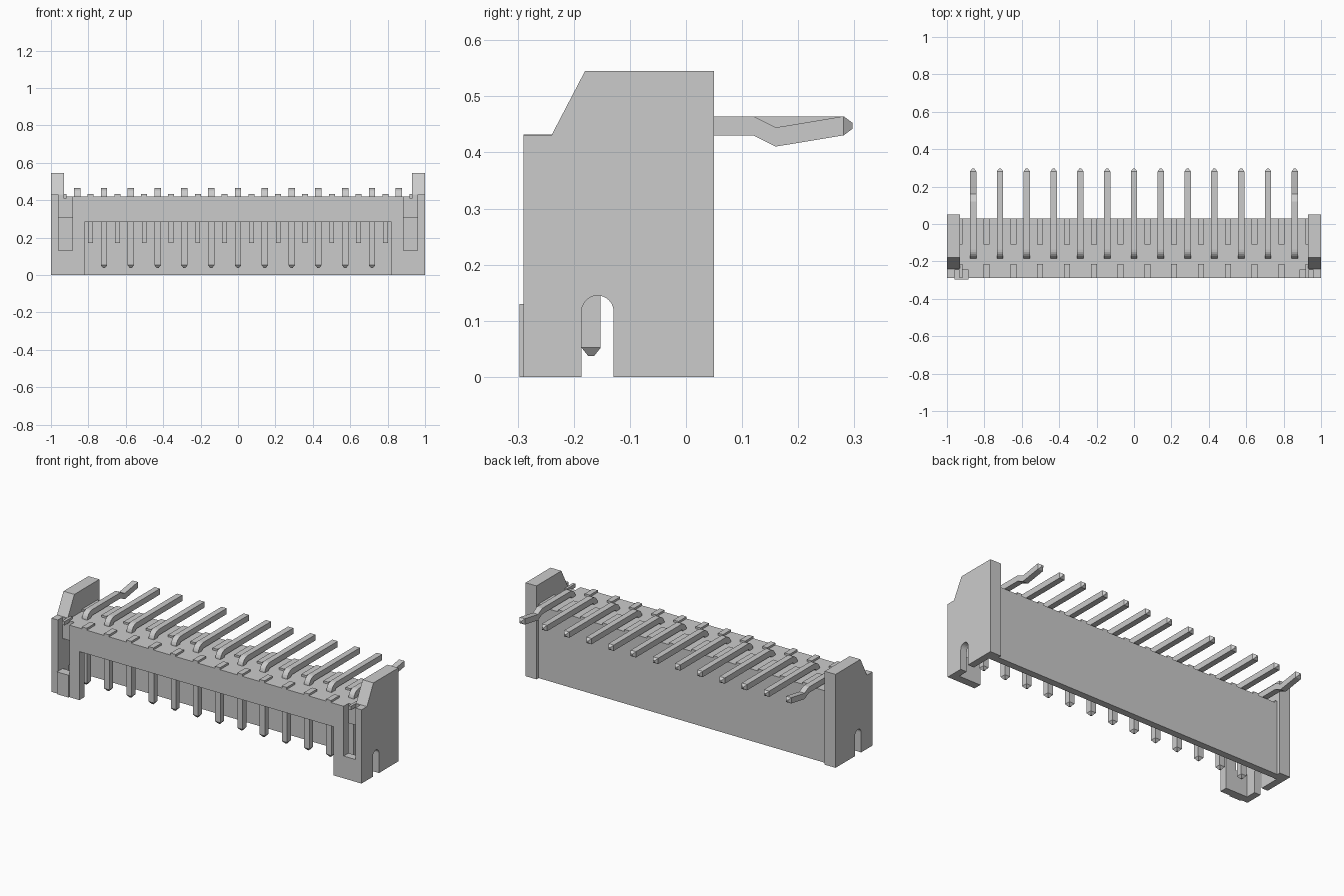
import bpy, bmesh, math

if "Cube" in bpy.data.objects:
    bpy.data.objects.remove(bpy.data.objects["Cube"])

PITCH = 0.1433
PINS = [(i - 6) * PITCH for i in range(13)]


def make_object(name, bm):
    bmesh.ops.recalc_face_normals(bm, faces=bm.faces)
    mesh = bpy.data.meshes.new(name)
    bm.to_mesh(mesh)
    bm.free()
    ob = bpy.data.objects.new(name, mesh)
    bpy.context.collection.objects.link(ob)
    return ob


def add_box(bm, x0, x1, y0, y1, z0, z1):
    add_prism(bm, [(y0, z0), (y1, z0), (y1, z1), (y0, z1)], x0, x1)


def add_prism(bm, profile, x0, x1):
    # side profile (y, z) extruded along x
    a = [bm.verts.new((x0, y, z)) for y, z in profile]
    b = [bm.verts.new((x1, y, z)) for y, z in profile]
    bm.faces.new(a)
    bm.faces.new(b[::-1])
    n = len(a)
    for i in range(n):
        bm.faces.new((a[i], b[i], b[(i + 1) % n], a[(i + 1) % n]))


def prism(name, profile, x0, x1):
    bm = bmesh.new()
    add_prism(bm, profile, x0, x1)
    return make_object(name, bm)


def box(name, x0, x1, y0, y1, z0, z1):
    return prism(name, [(y0, z0), (y1, z0), (y1, z1), (y0, z1)], x0, x1)


def boolean(target, tool, op='DIFFERENCE'):
    mod = target.modifiers.new(op, 'BOOLEAN')
    mod.operation = op
    mod.solver = 'EXACT'
    mod.object = tool
    bpy.context.view_layer.objects.active = target
    bpy.ops.object.modifier_apply(modifier=mod.name)
    bpy.data.objects.remove(tool, do_unlink=True)


# housing: main block plus two tall end walls
housing = box("housing", -0.95, 0.95, -0.29, 0.03, 0, 0.42)
wall = [(-0.29, 0), (0.05, 0), (0.05, 0.545), (-0.18, 0.545),
        (-0.24, 0.43), (-0.29, 0.43)]
for x0 in (-1.0, 0.93):
    boolean(housing, prism("end_wall", wall, x0, x0 + 0.07), 'UNION')

# mating cavity, wide front opening and key slots
boolean(housing, box("cavity", -0.96, 0.96, -0.245, -0.01, -0.1, 0.305))
boolean(housing, box("opening", -0.82, 0.82, -0.4, -0.2, -0.1, 0.283))
for s in (-1, 1):
    x0, x1 = sorted((s * 0.885, s * 0.96))
    boolean(housing, box("slot", x0, x1, -0.4, -0.245, 0.13, 0.7))

# arched side notches
r, cy = 0.0285, -0.1575
arch = [(cy - r, -0.1), (cy + r, -0.1)]
arch += [(cy + r * math.cos(math.pi * i / 12), 0.1165 + r * math.sin(math.pi * i / 12))
         for i in range(13)]
boolean(housing, prism("notch", arch, -1.2, 1.2))

# pin-one tab on the left front
box("pin_one_tab", -0.96, -0.885, -0.297, -0.28, 0, 0.13)

# ridges on the top and ribs on the inner back wall
ridges, ribs = bmesh.new(), bmesh.new()
for i in range(14):
    x = (i - 6.5) * PITCH
    if 0 < i < 13:
        add_box(ribs, x - 0.013, x + 0.013, -0.04, -0.005, 0.17, 0.31)
    half = 0.016
    if i in (0, 13):
        x *= 0.992
        half = 0.008
    for y0, y1 in ((-0.29, -0.215), (-0.11, 0.03)):
        add_box(ridges, x - half, x + half, y0, y1, 0.41, 0.432)
make_object("top_ridges", ridges)
make_object("cavity_ribs", ribs)


def pin(name, x, kinked):
    h, y0, z0, rad = 0.017, -0.169, 0.4475, 0.032
    # stations: y, z, normal angle, section scale
    st = [(y0, 0.037, math.pi, 0.3), (y0, 0.052, math.pi, 1)]
    for i in range(7):
        a = math.pi - i * math.pi / 12
        st.append((y0 + rad + rad * math.cos(a), z0 - rad + rad * math.sin(a), a, 1))
    up = math.pi / 2
    if kinked:
        st += [(0.12, z0, up, 1), (0.16, z0 - 0.02, up, 1)]
    st += [(0.281, z0, up, 1), (0.297, z0, up, 0.3)]
    bm = bmesh.new()
    rings = []
    for y, z, a, k in st:
        dy, dz = math.cos(a) * h * k, math.sin(a) * h * k
        rings.append([bm.verts.new((x + sx * h * k, y + sn * dy, z + sn * dz))
                      for sx, sn in ((-1, -1), (1, -1), (1, 1), (-1, 1))])
    bm.faces.new(rings[0])
    bm.faces.new(rings[-1])
    for p, q in zip(rings, rings[1:]):
        for i in range(4):
            j = (i + 1) % 4
            bm.faces.new((p[i], p[j], q[j], q[i]))
    return make_object(name, bm)


# right-angle pins, the outer two kinked for board retention
for i, x in enumerate(PINS):
    pin("pin_%02d" % (i + 1), x, i in (0, 12))
